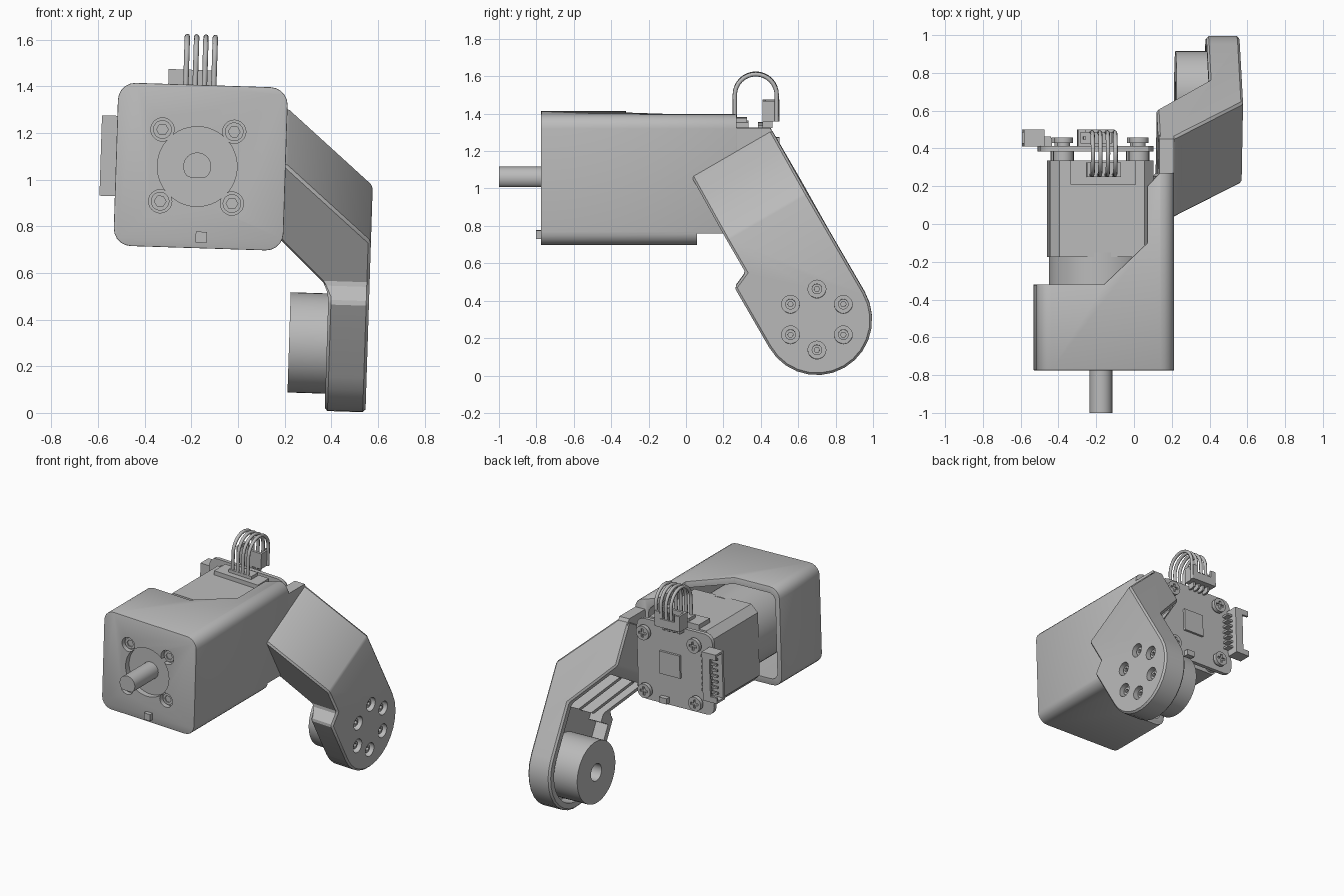
import bpy, bmesh, math
from mathutils import Matrix, Vector

if "Cube" in bpy.data.objects:
    bpy.data.objects.remove(bpy.data.objects["Cube"], do_unlink=True)

grey = bpy.data.materials.new("light grey")
grey.use_nodes = True
grey.diffuse_color = (0.5, 0.5, 0.5, 1)
grey.node_tree.nodes["Principled BSDF"].inputs["Base Color"].default_value = (0.5, 0.5, 0.5, 1)

CX, CZ = -0.16, 1.056          # middle of the housing
MX = -0.175                    # motor axis
pivot = Vector((CX, 0, CZ))
TILT = Matrix.Translation(pivot) @ Matrix.Rotation(0.032, 4, 'Y') @ Matrix.Translation(-pivot)
ARM = Matrix.Translation((0, 0.70, 0.32)) @ Matrix.Rotation(math.radians(-60), 4, 'X')
CORNERS = [(1, 1), (-1, 1), (-1, -1), (1, -1)]
parts = []


def circle(cu, cv, r, n=32, start=0.0, sweep=360):
    """Points on a circle or, for a smaller sweep, an arc with both ends."""
    count = n if sweep == 360 else n + 1
    angles = [math.radians(start + sweep * i / n) for i in range(count)]
    return [(cu + r * math.cos(t), cv + r * math.sin(t)) for t in angles]


def rounded_rect(cu, cv, hu, hv, r, n=5):
    pts = []
    for i, (su, sv) in enumerate(CORNERS):
        pts += circle(cu + su * (hu - r), cv + sv * (hv - r), r, n, 90 * i, 90)
    return pts


def rect(u0, u1, v0, v1):
    return [(u0, v0), (u1, v0), (u1, v1), (u0, v1)]


def prism(name, axis, pts, lo, hi, frame=None, keep=True):
    """Extrude a flat outline along one axis."""
    place = {'x': lambda u, v, w: (w, u, v),
             'y': lambda u, v, w: (u, w, v),
             'z': lambda u, v, w: (u, v, w)}[axis]
    bm = bmesh.new()
    face = bm.faces.new([bm.verts.new(place(u, v, lo)) for u, v in pts])
    ext = bmesh.ops.extrude_face_region(bm, geom=[face], use_keep_orig=True)
    moved = [g for g in ext["geom"] if isinstance(g, bmesh.types.BMVert)]
    bmesh.ops.translate(bm, verts=moved, vec=place(0, 0, hi - lo))
    bmesh.ops.recalc_face_normals(bm, faces=bm.faces)
    if frame:
        bm.transform(frame)
    mesh = bpy.data.meshes.new(name)
    bm.to_mesh(mesh)
    bm.free()
    mesh.materials.append(grey)
    obj = bpy.data.objects.new(name, mesh)
    bpy.context.collection.objects.link(obj)
    if keep:
        parts.append(obj)
    return obj


def apply(obj, mod):
    bpy.context.view_layer.objects.active = obj
    bpy.ops.object.modifier_apply(modifier=mod.name)


def cut(obj, axis, pts, lo, hi, frame=None, op='DIFFERENCE'):
    tool = prism("cutter", axis, pts, lo, hi, frame, keep=False)
    mod = obj.modifiers.new("cut", 'BOOLEAN')
    mod.object, mod.operation, mod.solver = tool, op, 'EXACT'
    apply(obj, mod)
    bpy.data.objects.remove(tool, do_unlink=True)


def bevel(obj, width, segments=1):
    mod = obj.modifiers.new("bevel", 'BEVEL')
    mod.width, mod.segments = width, segments
    mod.limit_method, mod.angle_limit = 'ANGLE', math.radians(35)
    apply(obj, mod)


# Housing: rounded shell cut away around the motor
housing = prism("housing", 'y', rounded_rect(CX, CZ, 0.364, 0.35, 0.075), -0.775, 0.27)
cut(housing, 'z', [(-0.8, -0.32), (-0.17, -0.32), (0.06, -0.1), (0.06, 0.2),
                   (0.125, 0.27), (0.125, 0.5), (-0.8, 0.5)], 0.3, 1.8)
bevel(housing, 0.013, 2)
cut(housing, 'y', rounded_rect(-0.19, CZ, 0.3, 0.305, 0.05), -0.68, 0.5)
cut(housing, 'x', rect(0.06, 0.5, 0.5, 0.77), -0.5, 0.5)
cut(housing, 'y', circle(MX, CZ, 0.171, 48), -0.9, -0.735)

# Front screws, locating peg and shaft
for i, (sx, sz) in enumerate(CORNERS):
    x, z = MX + sx * 0.154, CZ + sz * 0.154
    cut(housing, 'y', circle(x, z, 0.05, 24), -0.9, -0.74)
    screw = prism(f"front_screw_{i}", 'y', circle(x, z, 0.04, 20), -0.755, -0.735)
    cut(screw, 'y', circle(x, z, 0.025, 6), -0.8, -0.747)
prism("locating_peg", 'y', rect(-0.172, -0.124, 0.73, 0.777), -0.803, -0.7)
flat_circle = [(u, max(v, CZ - 0.047)) for u, v in circle(MX, CZ, 0.06)]
prism("shaft", 'y', flat_circle, -1.0, -0.6)

# Motor: round gearbox with square body behind
prism("gearbox", 'y', circle(MX, CZ, 0.276, 48), -0.7, -0.15)
prism("motor_body", 'y', rounded_rect(MX - 0.003, CZ, 0.275, 0.272, 0.05, 1), -0.175, 0.335)
prism("motor_plug", 'z', rect(-0.345, 0.0, 0.21, 0.335), 1.3, 1.358)
prism("plug_ridge", 'z', rect(-0.26, -0.08, 0.25, 0.325), 1.35, 1.38)

# Wall that carries the arm behind the housing
prism("arm_mount", 'x', [(0.2, 0.78), (0.24, 0.78), (0.47, 1.3), (0.45, 1.335), (0.2, 1.335)],
      0.125, 0.203)

# Circuit board with standoffs, screws and chips
prism("circuit_board", 'y', rounded_rect(-0.205, CZ + 0.005, 0.3, 0.285, 0.06, 3), 0.385, 0.412)
for i, (sx, sz) in enumerate(CORNERS):
    x, z = MX - 0.005 + sx * 0.2, CZ + sz * 0.205
    prism(f"standoff_{i}", 'y', circle(x, z, 0.055, 20), 0.32, 0.386)
    prism(f"board_washer_{i}", 'y', circle(x, z, 0.035, 20), 0.41, 0.432)
    head = prism(f"board_screw_{i}", 'y', circle(x, z, 0.05, 20), 0.43, 0.457)
    cut(head, 'y', rect(x - 0.03, x + 0.03, z - 0.008, z + 0.008), 0.445, 0.5)
    cut(head, 'y', rect(x - 0.008, x + 0.008, z - 0.03, z + 0.03), 0.445, 0.5)
prism("main_chip", 'y', rect(-0.25, -0.09, 0.99, 1.15), 0.41, 0.428)
prism("small_button", 'y', rect(-0.15, -0.09, 0.79, 0.83), 0.41, 0.445)


def connector(name, length, pins, frame):
    """Open socket, mouth towards local +z, with a row of pins."""
    h = length / 2
    body = prism(name, 'y', rect(-h, h, 0, 0.11), 0.41, 0.5, frame)
    cut(body, 'y', rect(-h + 0.015, h - 0.015, 0.03, 0.2), 0.428, 0.485, frame)
    cut(body, 'y', rect(-h + 0.04, h - 0.04, 0.06, 0.2), 0.47, 0.6, frame)
    for i in range(pins):
        x = (i - (pins - 1) / 2) * 0.04
        prism(f"{name}_pin_{i}", 'y', rect(x - 0.007, x + 0.007, -0.035, 0.09),
              0.448, 0.463, frame)
        prism(f"{name}_foot_{i}", 'y', rect(x - 0.007, x + 0.007, -0.04, 0.01),
              0.41, 0.455, frame)


connector("wire_socket", 0.195, 4, Matrix.Translation((-0.213, 0, 1.36)))
connector("side_socket", 0.345, 7,
          Matrix.Translation((-0.48, 0, 1.09)) @ Matrix.Rotation(math.radians(-90), 4, 'Y'))

# Four wires looping from motor to board
for i in range(4):
    curve = bpy.data.curves.new(f"wire_{i}", 'CURVE')
    curve.dimensions = '3D'
    curve.bevel_depth, curve.bevel_resolution = 0.0115, 2
    curve.use_fill_caps = True
    path = [(0.485, 1.36)] + circle(0.373, 1.5, 0.112, 16, 0, 180) + [(0.261, 1.34)]
    spline = curve.splines.new('POLY')
    spline.points.add(len(path) - 1)
    for point, (y, z) in zip(spline.points, path):
        point.co = (-0.235 + 0.04 * i, y, z, 1)
    curve.materials.append(grey)
    wire = bpy.data.objects.new(f"wire_{i}", curve)
    bpy.context.collection.objects.link(wire)
    wire.matrix_world = TILT

# Arm: cranked profile trimmed to a rounded paddle
R = 0.295
arm = prism("arm", 'z', [(0.12, -0.99), (0.205, -0.99), (0.58, -0.62), (0.58, 0.4),
                         (0.405, 0.4), (0.405, -0.38), (0.12, -0.69)], -0.4, 0.4, ARM)
outline = [(-1.2, -0.204), (-0.41, -0.204), (-0.37, -R)] + circle(0, 0, R, 14, -90, 180)
cut(arm, 'x', outline + [(-1.2, R - 0.003)], -0.2, 1.0, ARM, 'INTERSECT')
bevel(arm, 0.012)
# Hollow inside of the arm
cut(arm, 'z', [(0.16, -0.49), (0.22, -0.92), (0.5, -0.63), (0.5, -0.19), (0.3, -0.19)],
    -0.155, 0.245, ARM)
cut(arm, 'x', [(-0.32, -0.245)] + circle(0, 0, 0.245, 18, -90, 180) + [(-0.32, 0.245)],
    0.3, 0.5, ARM)
for i, q in enumerate((-0.06, 0.1)):
    prism(f"arm_rib_{i}", 'z', [(0.22, -0.91), (0.51, -0.62), (0.51, -0.36),
                                (0.415, -0.36), (0.18, -0.62)], q, q + 0.035, ARM)

# Counterbored bolts around the paddle
for i, (y, z) in enumerate(circle(0.7, 0.322, 0.163, 6, 90)):
    cut(arm, 'x', circle(y, z, 0.048, 20), 0.535, 0.7)
    bolt = prism(f"arm_bolt_{i}", 'x', circle(y, z, 0.028, 16), 0.52, 0.56)
    cut(bolt, 'x', circle(y, z, 0.015, 6), 0.545, 0.7)

# Hub on the inner side of the paddle
hub = prism("hub", 'x', circle(0.7, 0.315, 0.215, 48), 0.243, 0.51)
cut(hub, 'x', circle(0.7, 0.315, 0.06, 24), 0.1, 0.45)

# Lean the whole assembly and shade it
bpy.ops.object.select_all(action='DESELECT')
for obj in parts:
    obj.data.transform(TILT)
    obj.select_set(True)
bpy.context.view_layer.objects.active = parts[0]
bpy.ops.object.shade_smooth_by_angle(angle=math.radians(30))
